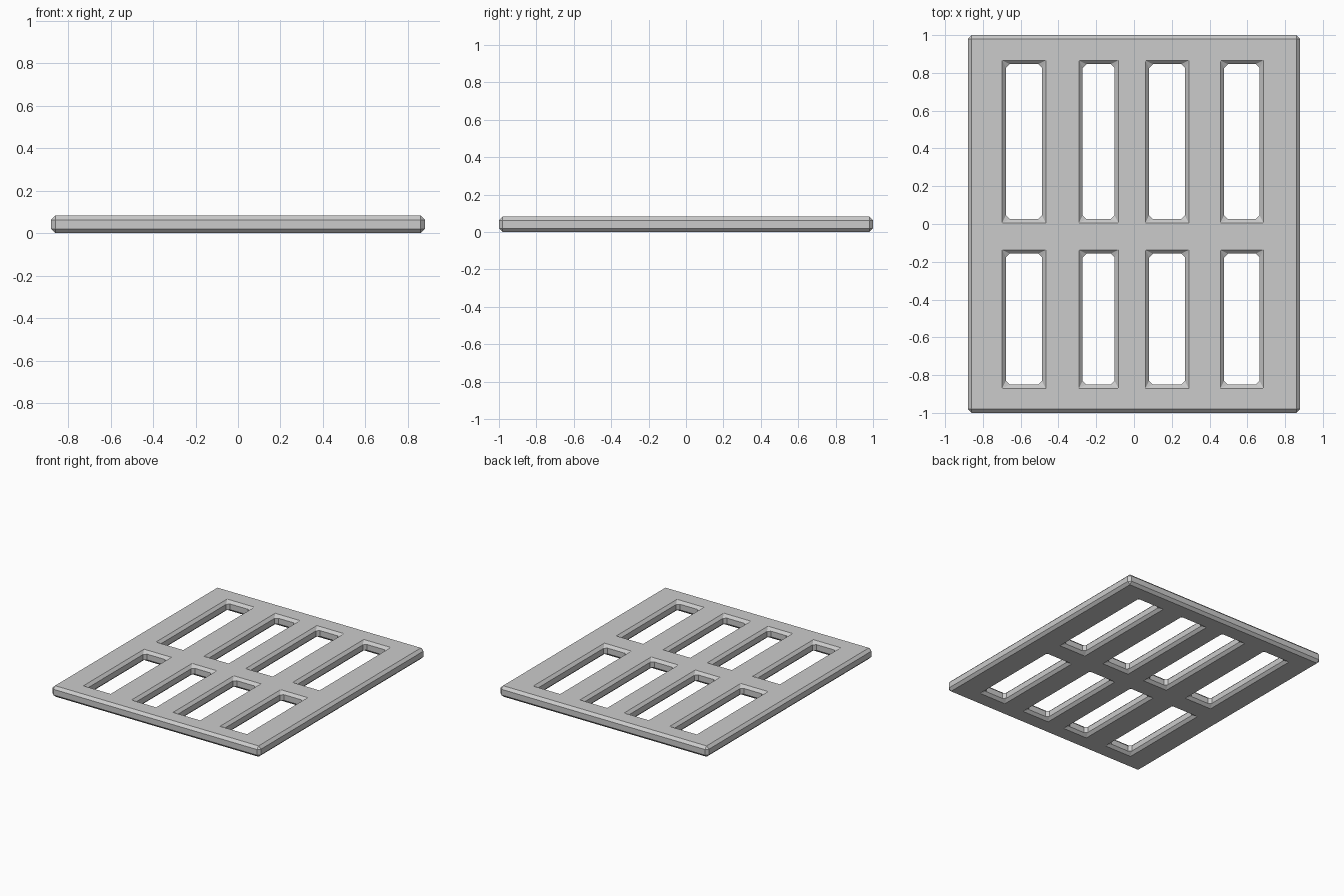
import bpy, bmesh

if "Cube" in bpy.data.objects:
    bpy.data.objects.remove(bpy.data.objects["Cube"])

HEIGHT = 0.083
# Grid lines of the plate; every odd cell in both directions is a slot
XS = [-0.88, -0.678, -0.487, -0.272, -0.103, 0.08, 0.27, 0.477, 0.665, 0.88]
YS = [-1.0, -0.85, -0.157, 0.026, 0.846, 1.0]

# Flat lattice
bm = bmesh.new()
grid = [[bm.verts.new((x, y, 0)) for y in YS] for x in XS]
for i in range(len(XS) - 1):
    for j in range(len(YS) - 1):
        if i % 2 and j % 2:
            continue
        bm.faces.new((grid[i][j], grid[i + 1][j], grid[i + 1][j + 1], grid[i][j + 1]))

# Thickness
top = bmesh.ops.extrude_face_region(bm, geom=bm.faces[:], use_keep_orig=True)
bmesh.ops.translate(bm, vec=(0, 0, HEIGHT),
                    verts=[v for v in top["geom"] if isinstance(v, bmesh.types.BMVert)])
bmesh.ops.recalc_face_normals(bm, faces=bm.faces[:])

mesh = bpy.data.meshes.new("slotted_plate")
bm.to_mesh(mesh)
bm.free()
plate = bpy.data.objects.new("slotted_plate", mesh)
bpy.context.collection.objects.link(plate)

# Single flat chamfer on the rim and slots
bevel = plate.modifiers.new("chamfer", "BEVEL")
bevel.width = 0.02
bevel.segments = 1
bevel.limit_method = 'ANGLE'
